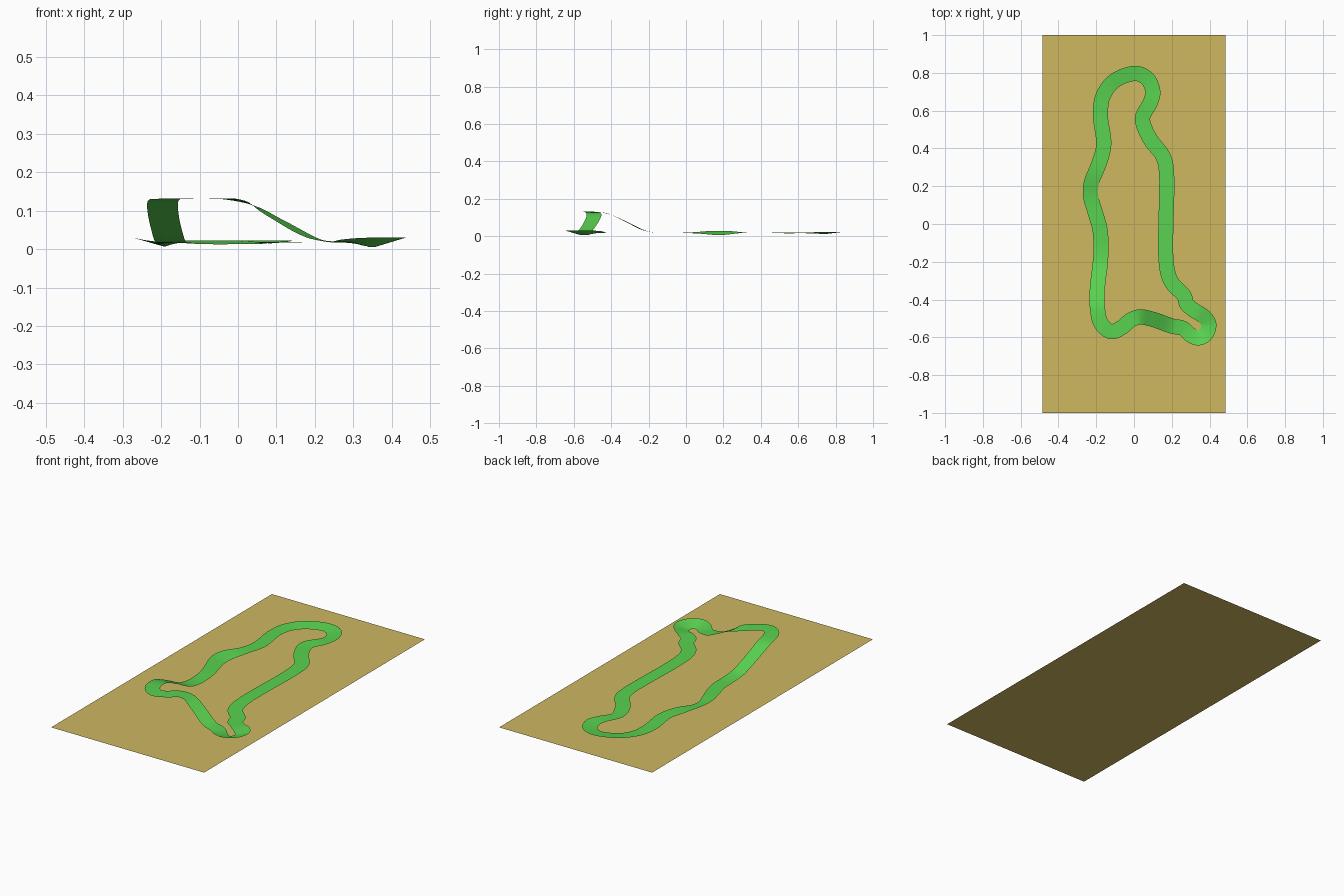
import bpy, bmesh
from mathutils import Vector

if "Cube" in bpy.data.objects:
    bpy.data.objects.remove(bpy.data.objects["Cube"])

HALF_WIDTH = 0.04
BASE_Z = 0.0175
STEPS = 6


def material(name, color):
    m = bpy.data.materials.new(name)
    m.diffuse_color = color
    m.use_nodes = True
    m.node_tree.nodes["Principled BSDF"].inputs["Base Color"].default_value = m.diffuse_color
    return m


def make_object(name, bm, mat):
    mesh = bpy.data.meshes.new(name)
    bm.to_mesh(mesh)
    bm.free()
    mesh.materials.append(mat)
    obj = bpy.data.objects.new(name, mesh)
    bpy.context.collection.objects.link(obj)
    return obj


def spline(p0, p1, p2, p3, t):
    # centripetal Catmull-Rom, so uneven point spacing stays smooth
    t1 = (p1 - p0).length ** 0.5
    t2 = t1 + (p2 - p1).length ** 0.5
    t3 = t2 + (p3 - p2).length ** 0.5
    u = t1 + (t2 - t1) * t
    a1 = p0.lerp(p1, u / t1)
    a2 = p1.lerp(p2, (u - t1) / (t2 - t1))
    a3 = p2.lerp(p3, (u - t2) / (t3 - t2))
    return a1.lerp(a2, u / t2).lerp(a2.lerp(a3, (u - t1) / (t3 - t1)), (u - t1) / (t2 - t1))


# Ground board
bm = bmesh.new()
bm.faces.new([bm.verts.new((x, y, 0)) for x, y in
              ((-0.485, -1), (0.485, -1), (0.485, 1), (-0.485, 1))])
make_object("ground_board", bm, material("sand", (0.62, 0.48, 0.12, 1)))

# Track centre line: x, y, optional height above base, optional banking
route = [
    (0.01, 0.797, 0, .005), (-0.10, 0.76, 0, .005), (-0.163, 0.68, 0, .003),
    (-0.178, 0.58), (-0.16, 0.42), (-0.185, 0.32),
    (-0.225, 0.22, 0, .01), (-0.23, 0.15, 0, .011), (-0.205, 0.06, 0, .004),
    (-0.18, -0.03), (-0.175, -0.14), (-0.18, -0.22, .012),
    (-0.193, -0.33, .065), (-0.195, -0.43, .106), (-0.175, -0.525, .113),
    (-0.12, -0.57, .113), (-0.06, -0.545, .113), (-0.02, -0.51, .112),
    (0.03, -0.492, .1), (0.1, -0.505, .061), (0.2, -0.54, .009),
    (0.26, -0.553), (0.30, -0.588, 0, .008), (0.34, -0.603, 0, .012),
    (0.38, -0.583, 0, .012), (0.396, -0.53, 0, .012), (0.37, -0.49, 0, .01),
    (0.32, -0.458), (0.28, -0.425), (0.265, -0.38), (0.20, -0.31),
    (0.172, -0.22), (0.17, 0.3), (0.15, 0.365), (0.085, 0.45), (0.045, 0.56, 0, -.003),
    (0.085, 0.64), (0.1, 0.70, 0, .004), (0.07, 0.77, 0, .005),
]
points = [Vector(tuple(p) + (0,) * (4 - len(p))) for p in route]
n = len(points)
path = [spline(points[i - 1], points[i], points[(i + 1) % n], points[(i + 2) % n], s / STEPS)
        for i in range(n) for s in range(STEPS)]

# Track ribbon, outer edge raised in the bends
bm = bmesh.new()
rows = []
for i, p in enumerate(path):
    d = (path[(i + 1) % len(path)] - path[i - 1]).to_2d().normalized()
    side = Vector((d.y, -d.x)) * HALF_WIDTH
    rows.append([bm.verts.new((p.x + side.x * k, p.y + side.y * k, BASE_Z + p.z + p.w * k))
                 for k in (-1, 1)])
for i, (l0, r0) in enumerate(rows):
    l1, r1 = rows[(i + 1) % len(rows)]
    f = bm.faces.new((l0, r0, r1, l1))
    f.smooth = True
make_object("track_ribbon", bm, material("track_green", (0.1, 0.65, 0.08, 1)))
